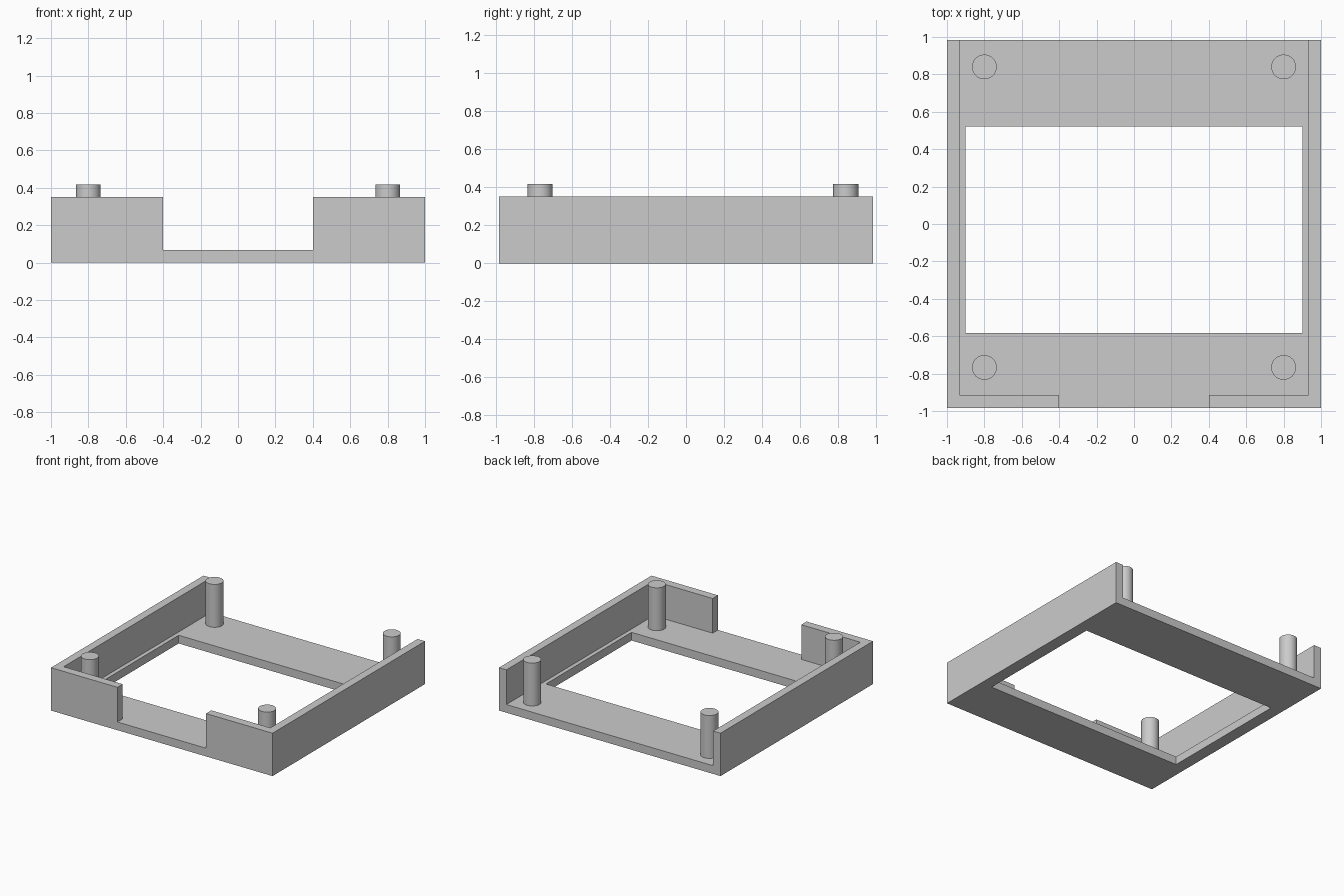
import bpy, bmesh, math

if "Cube" in bpy.data.objects:
    bpy.data.objects.remove(bpy.data.objects["Cube"])

FLOOR, WALL, PEG_TOP = 0.067, 0.35, 0.417
Y = 0.983            # half depth; half width is 1

grey = bpy.data.materials.new("light_grey")
grey.diffuse_color = (0.6, 0.6, 0.6, 1)
grey.use_nodes = True
grey.node_tree.nodes["Principled BSDF"].inputs["Base Color"].default_value = grey.diffuse_color


def prism(name, outline, z0, z1):
    """Extrude a flat outline from z0 to z1."""
    bm = bmesh.new()
    face = bm.faces.new([bm.verts.new((x, y, z0)) for x, y in outline])
    top = bmesh.ops.extrude_face_region(bm, geom=[face])["geom"]
    bmesh.ops.translate(bm, vec=(0, 0, z1 - z0),
                        verts=[v for v in top if isinstance(v, bmesh.types.BMVert)])
    bmesh.ops.recalc_face_normals(bm, faces=bm.faces)
    mesh = bpy.data.meshes.new(name)
    bm.to_mesh(mesh)
    bm.free()
    mesh.materials.append(grey)
    obj = bpy.data.objects.new(name, mesh)
    bpy.context.collection.objects.link(obj)
    return obj


def rect(x, y0, y1):
    return [(-x, y0), (x, y0), (x, y1), (-x, y1)]


# Tray: solid block, hollowed out
tray = prism("tray", rect(1, -Y, Y), 0, WALL)

# Pocket open at the back, with a wide gap in the front wall
half = [(0.4, -1.2), (0.4, -0.915), (0.933, -0.915), (0.933, 1.2)]
pocket = prism("pocket_cutter", half + [(-x, y) for x, y in reversed(half)], FLOOR, 0.6)

# Rectangular opening through the floor
opening = prism("opening_cutter", rect(0.9, -0.583, 0.52), -0.1, 0.2)

bpy.context.view_layer.objects.active = tray
for cutter in (pocket, opening):
    mod = tray.modifiers.new(cutter.name, 'BOOLEAN')
    mod.operation = 'DIFFERENCE'
    mod.solver = 'EXACT'
    mod.object = cutter
    bpy.ops.object.modifier_apply(modifier=mod.name)
    bpy.data.objects.remove(cutter)

# Four round mounting pegs standing on the floor
for row, y in (("front", -0.767), ("back", 0.84)):
    for side, x in (("left", -0.8), ("right", 0.8)):
        bpy.ops.mesh.primitive_cylinder_add(
            vertices=48, radius=0.066, depth=PEG_TOP - FLOOR,
            location=(x, y, (PEG_TOP + FLOOR) / 2))
        peg = bpy.context.object
        peg.name = f"{row}_{side}_peg"
        peg.data.materials.append(grey)
        bpy.ops.object.shade_smooth_by_angle(angle=math.radians(30))
